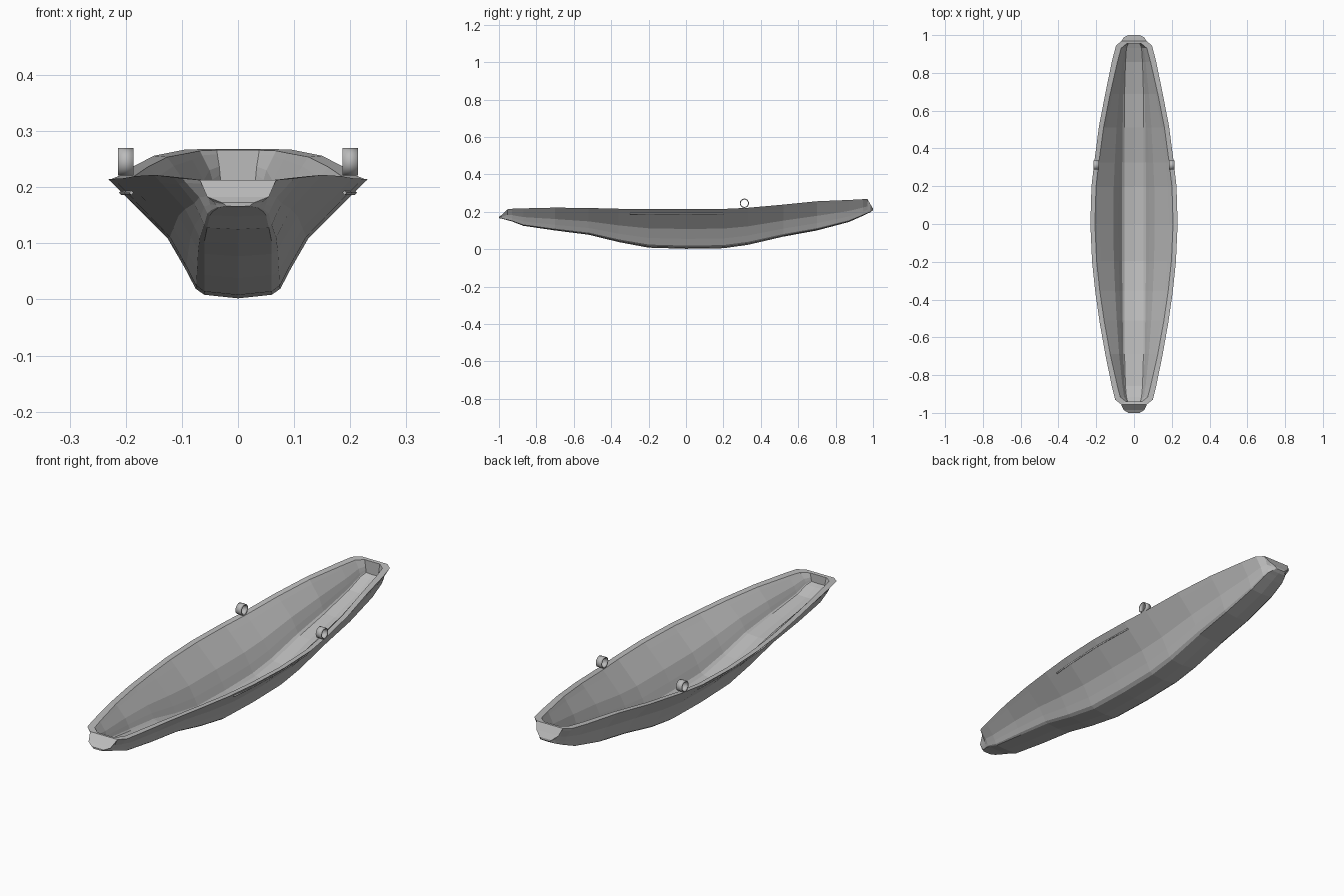
import bpy, bmesh
from math import pi
from mathutils import Matrix

cube = bpy.data.objects.get("Cube")
if cube:
    bpy.data.objects.remove(cube, do_unlink=True)

grey = bpy.data.materials.new("hull_grey")
grey.use_nodes = True
grey.diffuse_color = (0.5, 0.5, 0.5, 1)
grey.node_tree.nodes["Principled BSDF"].inputs["Base Color"].default_value = (0.5, 0.5, 0.5, 1)


def add_object(name, bm):
    bmesh.ops.recalc_face_normals(bm, faces=bm.faces)
    mesh = bpy.data.meshes.new(name)
    bm.to_mesh(mesh)
    bm.free()
    mesh.materials.append(grey)
    obj = bpy.data.objects.new(name, mesh)
    bpy.context.collection.objects.link(obj)
    return obj


# Hull stations: y, half beam, rim height, keel height, half floor
STATIONS = [
    (-1.0, .03, .173, .166, .02), (-.985, .055, .183, .163, .035),
    (-.955, .068, .213, .155, .045), (-.93, .1, .216, .148, .05),
    (-.87, .115, .218, .125, .055), (-.7, .15, .222, .1, .06),
    (-.52, .182, .22, .077, .06), (-.36, .205, .216, .038, .06),
    (-.2, .222, .215, .008, .06), (0, .231, .214, .002, .06),
    (.2, .225, .215, .005, .06), (.33, .21, .221, .023, .06),
    (.52, .185, .238, .067, .06), (.7, .15, .256, .1, .06),
    (.87, .115, .263, .145, .055), (.945, .095, .267, .178, .05),
    (.97, .065, .268, .19, .045), (.987, .055, .238, .198, .035),
    (1.0, .03, .217, .208, .02),
]
# Half section from rim to keel: flare share, height share
SECTION = [(1, 1), (.85, .88), (.38, .5), (.2, .25), (.09, .08), (0, .03)]


def section_row(bm, y, beam, rim, keel, floor):
    half = [(floor + (beam - floor) * f, keel + (rim - keel) * h) for f, h in SECTION]
    points = half + [(0, keel)] + [(-x, z) for x, z in reversed(half)]
    return [bm.verts.new((x, y, z)) for x, z in points]


def bridge(bm, a, b):
    for i in range(len(a) - 1):
        bm.faces.new((a[i], a[i + 1], b[i + 1], b[i]))


# Hull: outer shell, inner shell, gunwale and sloped ends
bm = bmesh.new()
outer = [section_row(bm, *s) for s in STATIONS]
END = 2
inner = []
for y, beam, rim, keel, floor in STATIONS[END:-END]:
    width = beam - (.024 if abs(y) < .75 else .027)
    inner.append(section_row(bm, y * .985, width, rim - .002, keel + .018,
                             min(floor - .01, width * .8)))
for rows in (outer, inner):
    for a, b in zip(rows, rows[1:]):
        bridge(bm, a, b)
    bm.faces.new(rows[0])
    bm.faces.new(rows[-1])
open_rows = outer[END:-END]
for side in (0, -1):
    bridge(bm, [r[side] for r in open_rows], [r[side] for r in inner])
for i in (0, -1):
    bm.faces.new((open_rows[i][0], open_rows[i][-1], inner[i][-1], inner[i][0]))
for rows in (outer[:END + 1], outer[-END - 1:]):
    bridge(bm, [r[0] for r in rows], [r[-1] for r in rows])
add_object("hull", bm)

for side, label in ((1, "left"), (-1, "right")):
    # Oarlock ring
    bm = bmesh.new()
    bmesh.ops.create_cone(bm, cap_ends=False, segments=32, radius1=.0245,
                          radius2=.0245, depth=.028,
                          matrix=Matrix.Translation((side * .2, .312, .2455))
                          @ Matrix.Rotation(pi / 2, 4, 'Y'))
    ring = add_object(label + "_oarlock", bm)
    ring.data.polygons.foreach_set("use_smooth", [True] * len(ring.data.polygons))
    wall = ring.modifiers.new("wall", 'SOLIDIFY')
    wall.thickness = .005
    wall.offset = -1
    ring.select_set(True)
    bpy.context.view_layer.objects.active = ring
    bpy.ops.object.shade_smooth_by_angle()
    ring.select_set(False)

    # Thin rubbing strip along the side
    curve = bpy.data.curves.new(label + "_rub_strip", 'CURVE')
    curve.dimensions = '3D'
    curve.bevel_depth = .004
    curve.bevel_resolution = 0
    curve.use_fill_caps = True
    path = [(s[0], s[1] - .023) for s in STATIONS if -.3 < s[0] < .3]
    path = [(-.3, .19)] + path
    spline = curve.splines.new('POLY')
    spline.points.add(len(path) - 1)
    for point, (y, x) in zip(spline.points, path):
        point.co = (side * x, y, .19, 1)
    curve.materials.append(grey)
    strip = bpy.data.objects.new(label + "_rub_strip", curve)
    bpy.context.collection.objects.link(strip)
